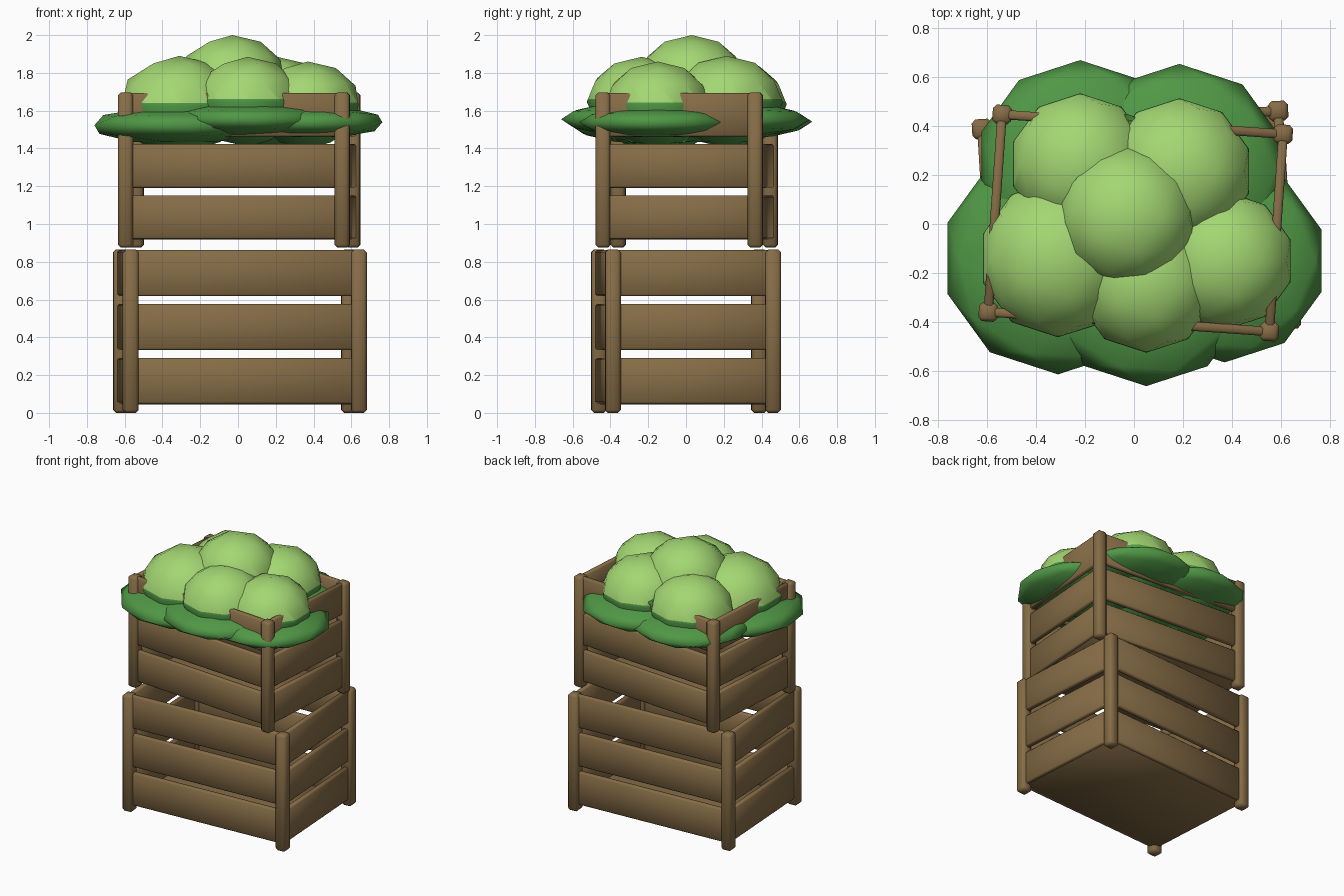
import bpy, bmesh, math
from mathutils import Matrix, Vector

if "Cube" in bpy.data.objects:
    bpy.data.objects.remove(bpy.data.objects["Cube"])


def material(name, rgb):
    m = bpy.data.materials.new(name)
    m.diffuse_color = (*rgb, 1)
    m.use_nodes = True
    m.node_tree.nodes["Principled BSDF"].inputs["Base Color"].default_value = m.diffuse_color
    return m


WOOD = material("wood", (0.24, 0.152, 0.062))
LIGHT = material("cabbage_green", (0.37, 0.68, 0.17))
DARK = material("leaf_green", (0.08, 0.31, 0.06))


def finish(bm, name, mats):
    me = bpy.data.meshes.new(name)
    bm.to_mesh(me)
    bm.free()
    for m in mats:
        me.materials.append(m)
    me.shade_smooth()
    ob = bpy.data.objects.new(name, me)
    bpy.context.collection.objects.link(ob)
    return ob


def board(name, size, loc, frame, bevel):
    """Box with softened edges, placed inside a crate's frame."""
    bm = bmesh.new()
    bmesh.ops.create_cube(bm, size=1, matrix=Matrix.Diagonal((*size, 1)))
    bmesh.ops.bevel(bm, geom=bm.edges[:], offset=bevel, segments=1,
                    affect='EDGES', profile=0.5)
    bm.transform(frame @ Matrix.Translation(loc))
    return finish(bm, name, [WOOD])


def crate(name, loc, angle, scale):
    frame = (Matrix.Translation(loc) @ Matrix.Rotation(math.radians(angle), 4, 'Z')
             @ Matrix.Scale(scale, 4))
    hx, hy, h, post, thick = 0.605, 0.425, 0.865, 0.082, 0.04
    # corner posts
    for sx in (-1, 1):
        for sy in (-1, 1):
            board(name + "_post", (post, post, h), (sx * hx, sy * hy, h / 2), frame, 0.016)
    # three rows of slats on all four sides
    for row in range(3):
        z = 0.17 + 0.285 * row
        for s in (-1, 1):
            board(name + "_long_slat", (2 * hx - 0.04, thick, 0.243), (0, s * hy, z), frame, 0.009)
            board(name + "_short_slat", (thick, 2 * hy - 0.04, 0.243), (s * hx, 0, z), frame, 0.009)
    # floor panel
    board(name + "_floor", (2 * hx, 2 * hy, 0.035), (0, 0, 0.062), frame, 0.008)


crate("lower_crate", (0.01, 0, 0), 3.5, 1.0)
crate("upper_crate", (0.007, 0.004, 0.875), -4.0, 0.95)


def ball(radius, height, loc):
    bm = bmesh.new()
    bmesh.ops.create_icosphere(bm, subdivisions=2, radius=1)
    bm.transform(Matrix.Translation(loc) @ Matrix.Diagonal((radius, radius, height, 1)))
    return bm


def cabbage(x, y, top, r):
    h = r * 0.82
    z = top - h
    # head: light above, darker underside
    bm = ball(r, h, (x, y, z))
    cut = z + 0.015
    bmesh.ops.bisect_plane(bm, geom=bm.verts[:] + bm.edges[:] + bm.faces[:],
                           plane_co=Vector((x, y, cut)), plane_no=Vector((0, 0, 1)))
    for f in bm.faces:
        f.material_index = 1 if f.calc_center_median().z < cut else 0
    finish(bm, "cabbage_head", [LIGHT, DARK])
    # flat skirt of outer leaves
    finish(ball(r * 1.47, r * 0.32, (x, y, z - 0.32 * r)), "cabbage_leaves", [DARK])


# five heads in the crate and one on top: x, y, top, radius
for spec in ((-0.31, -0.14, 1.89, 0.322), (0.05, -0.235, 1.885, 0.29),
             (0.37, -0.15, 1.86, 0.282), (-0.22, 0.245, 1.87, 0.288),
             (0.185, 0.215, 1.89, 0.298), (-0.03, 0.03, 2.0, 0.285)):
    cabbage(*spec)
